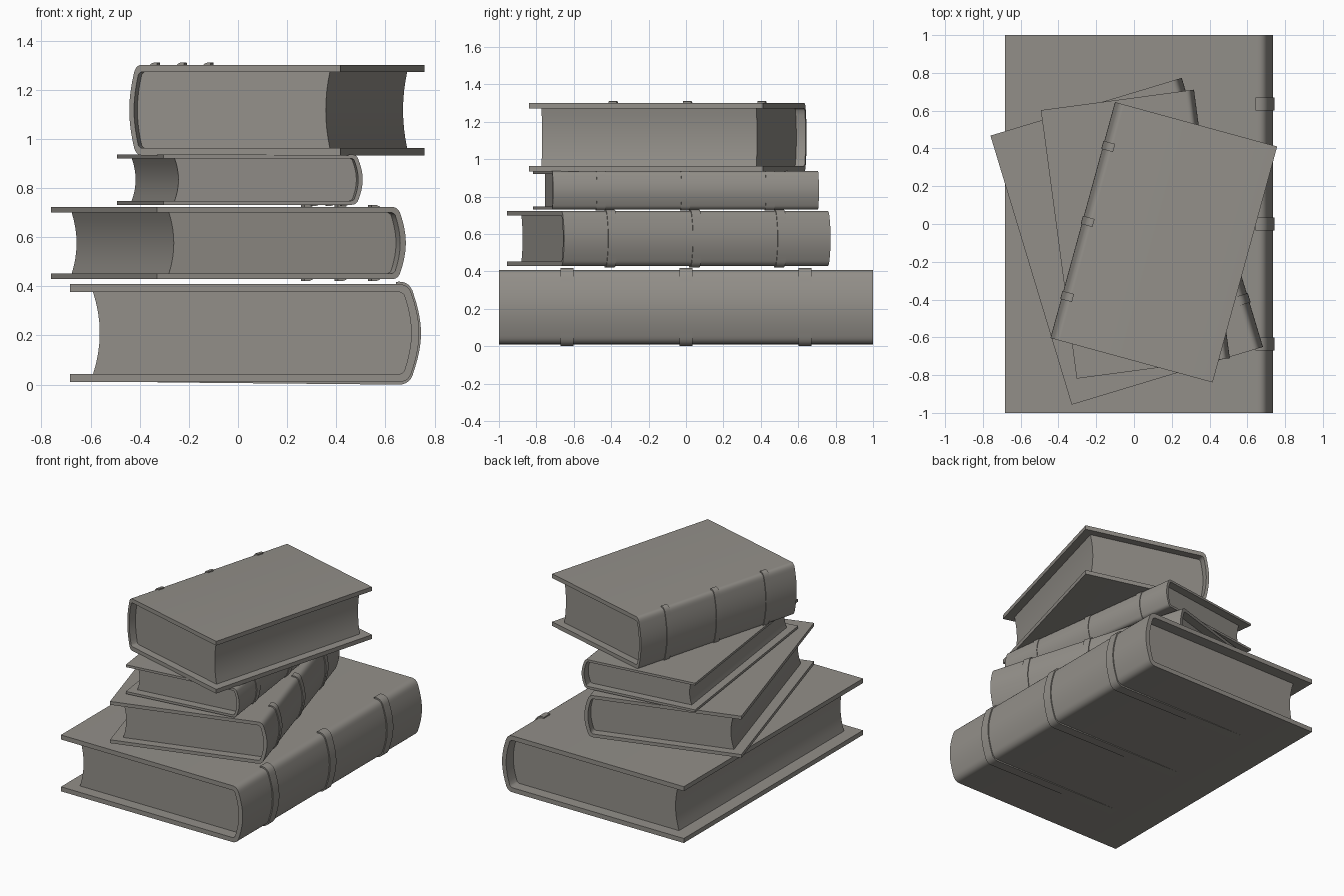
import bpy, bmesh, math
from mathutils import Matrix, Vector

if "Cube" in bpy.data.objects:
    bpy.data.objects.remove(bpy.data.objects["Cube"])

HALF = 0.199          # half thickness of the unit book
BOARD = 0.032         # board thickness

# warm dark grey shared by every part
GREY = bpy.data.materials.new("warm_grey")
GREY.diffuse_color = (0.29, 0.275, 0.25, 1)
GREY.use_nodes = True
GREY.node_tree.nodes["Principled BSDF"].inputs["Base Color"].default_value = GREY.diffuse_color


def bez(a, c, b, n):
    """Quadratic curve points from a to b."""
    return [((1-t)**2*a[0] + 2*t*(1-t)*c[0] + t*t*b[0],
             (1-t)**2*a[1] + 2*t*(1-t)*c[1] + t*t*b[1])
            for t in (i/n for i in range(n + 1))]


def spine(off, off_z=None):
    """Rounded spine curve, top to bottom, offset outward."""
    h = HALF + (off if off_z is None else off_z)
    top = bez((0.655, h), (0.696 + off, h), (0.708 + off, 0.155), 6)
    top += bez((0.708 + off, 0.155), (0.737 + off, 0.07), (0.737 + off, 0), 6)[1:]
    return top + [(x, -z) for x, z in reversed(top[:-1])]


def extrude(name, profile, spans, matrix):
    """Extrude an xz profile over each (y0, y1) span."""
    bm = bmesh.new()
    for y0, y1 in spans:
        a = [bm.verts.new((x, y0, z)) for x, z in profile]
        b = [bm.verts.new((x, y1, z)) for x, z in profile]
        bm.faces.new(a)
        bm.faces.new(b[::-1])
        for i in range(len(a)):
            j = (i + 1) % len(a)
            bm.faces.new((a[j], a[i], b[i], b[j]))
    bm.transform(matrix)
    bmesh.ops.recalc_face_normals(bm, faces=bm.faces)
    mesh = bpy.data.meshes.new(name)
    bm.to_mesh(mesh)
    bm.free()
    mesh.materials.append(GREY)
    obj = bpy.data.objects.new(name, mesh)
    bpy.context.collection.objects.link(obj)
    bpy.ops.object.select_all(action='DESELECT')
    obj.select_set(True)
    bpy.context.view_layer.objects.active = obj
    bpy.ops.object.shade_smooth_by_angle(angle=math.radians(30))


def book(name, centre, scale, angle, tail=False):
    m = (Matrix.Translation(centre) @ Matrix.Rotation(math.radians(angle), 4, 'Z')
         @ Matrix.Diagonal(Vector((*scale, 1))) @ Matrix.Translation((-0.025, 0, 0)))
    outer, inner = spine(0), spine(-BOARD)
    hi = HALF - BOARD

    # cover: two boards joined by the rounded spine
    extrude(name + "_cover", [(-0.683, HALF)] + outer + [(-0.683, -HALF), (-0.683, -hi)]
            + inner[::-1] + [(-0.683, hi)], [(-1, 1)], m)

    # page block with hollowed fore-edge
    extrude(name + "_pages", inner + bez((-0.59, -hi), (-0.535, 0), (-0.59, hi), 8),
            [(-0.92, 0.92)], m)

    # raised spine bands; on the bottom book they taper out under the board
    end = [(-0.36, -HALF - 0.001)] if tail else [(0.642, -HALF - 0.009)]
    profile = ([(0.642, HALF + 0.009)] + spine(0.0075, 0.0105) + end
               + [(0.642, -HALF + 0.003)] + spine(-0.006)[::-1] + [(0.642, HALF - 0.003)])
    extrude(name + "_spine_bands", profile,
            [(y - 0.034, y + 0.034) for y in (-0.636, 0, 0.636)], m)


# the stack, bottom to top
book("bottom_book", (0.025, 0, 0.2095), (1, 1, 1), 0, tail=True)
book("second_book", (-0.04, -0.092, 0.576), (0.745, 0.744, 0.74), 16.8)
book("third_book", (0.006, -0.054, 0.834), (0.576, 0.717, 0.515), 7.6)
book("top_book", (0.159, -0.097, 1.117), (0.627, 0.6475, 0.925), 164.7)
